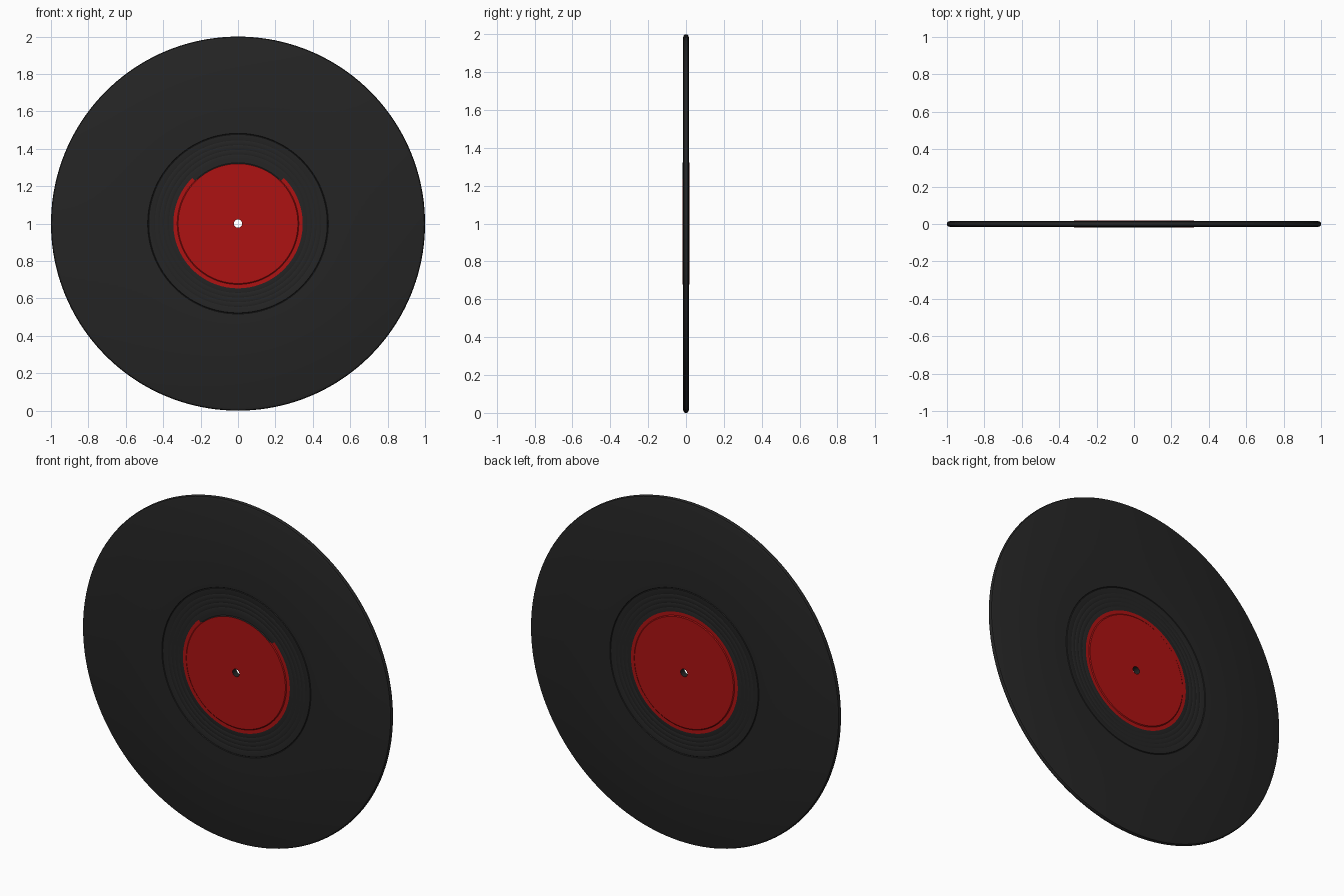
import bpy, bmesh, math

if "Cube" in bpy.data.objects:
    bpy.data.objects.remove(bpy.data.objects["Cube"])

SEG = 160


def material(name, col):
    m = bpy.data.materials.new(name)
    m.diffuse_color = (*col, 1)
    m.use_nodes = True
    m.node_tree.nodes["Principled BSDF"].inputs["Base Color"].default_value = m.diffuse_color
    return m


black = material("vinyl black", (0.018, 0.018, 0.018))
red = material("label red", (0.42, 0.006, 0.006))


def lathe(name, profile, mats, rule=None):
    """Spin a closed (radius, y) profile round the y axis at height z = 1."""
    bm = bmesh.new()
    rings = []
    for r, y in profile:
        rings.append([bm.verts.new((r * math.sin(2 * math.pi * i / SEG), y,
                                    1 + r * math.cos(2 * math.pi * i / SEG)))
                      for i in range(SEG)])
    for k, a in enumerate(rings):
        b = rings[(k + 1) % len(rings)]
        for i in range(SEG):
            j = (i + 1) % SEG
            f = bm.faces.new((a[i], a[j], b[j], b[i]))
            if rule:
                f.material_index = rule(f.calc_center_median())
    bmesh.ops.recalc_face_normals(bm, faces=bm.faces)
    me = bpy.data.meshes.new(name)
    bm.to_mesh(me)
    bm.free()
    ob = bpy.data.objects.new(name, me)
    bpy.context.collection.objects.link(ob)
    for m in mats:
        me.materials.append(m)
    bpy.ops.object.select_all(action='DESELECT')
    bpy.context.view_layer.objects.active = ob
    ob.select_set(True)
    bpy.ops.object.shade_smooth_by_angle(angle=math.radians(25))
    return ob


# half profile of the front face: hole, raised label, run-out grooves, rim
HALF = [(0.022, 0.019), (0.320, 0.019), (0.325, 0.015), (0.346, 0.015)]
for r in (0.37, 0.395, 0.42, 0.445):
    HALF += [(r - 0.004, 0.015), (r, 0.0138), (r + 0.004, 0.015)]
HALF += [(0.477, 0.015), (0.480, 0.011), (0.483, 0.015),
         (0.985, 0.015), (0.996, 0.011), (1.0, 0.004)]
profile = [(r, -y) for r, y in HALF] + [(r, y) for r, y in reversed(HALF)]


def label_rule(c):
    r = math.hypot(c.x, c.z - 1)
    if r < 0.0225:
        return 0                      # hole wall
    if c.y < 0 and c.z > 1.24:        # front label stops at the step up here
        return int(r < 0.322)
    return int(r < 0.346)


lathe("record_disc", profile, [black, red], label_rule)
